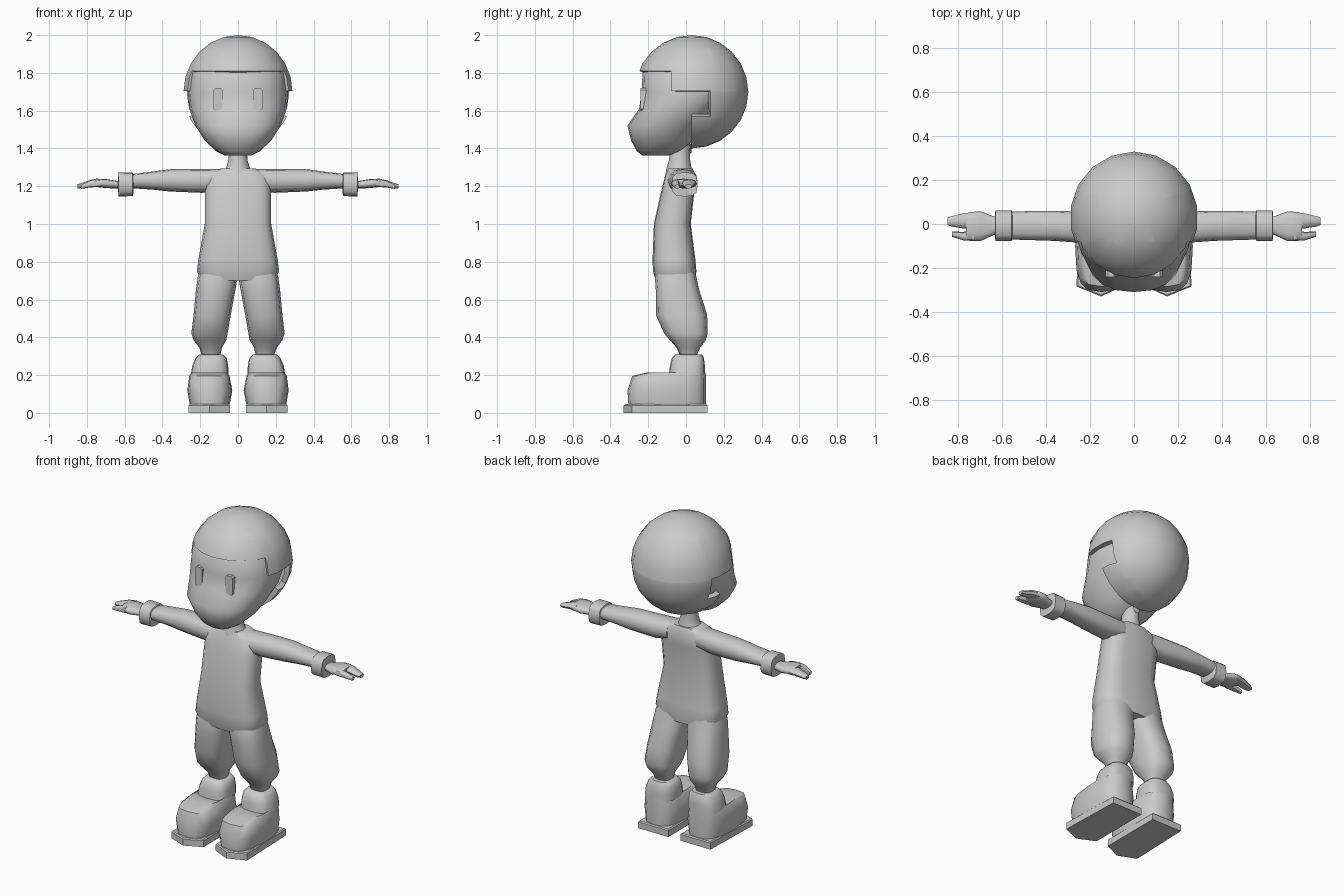
import bpy, bmesh, math
from mathutils import Matrix, Vector

if "Cube" in bpy.data.objects:
    bpy.data.objects.remove(bpy.data.objects["Cube"])

clay = bpy.data.materials.new("light_grey")
clay.diffuse_color = (0.6, 0.6, 0.6, 1)
clay.use_nodes = True
clay.node_tree.nodes["Principled BSDF"].inputs["Base Color"].default_value = clay.diffuse_color


def finish(name, bm, mirror=False, thickness=0, angle=50):
    """Turn a bmesh into a shaded object, optionally thickened and mirrored."""
    bmesh.ops.recalc_face_normals(bm, faces=bm.faces)
    mesh = bpy.data.meshes.new(name)
    bm.to_mesh(mesh)
    bm.free()
    ob = bpy.data.objects.new(name, mesh)
    bpy.context.collection.objects.link(ob)
    mesh.materials.append(clay)
    bpy.ops.object.select_all(action='DESELECT')
    bpy.context.view_layer.objects.active = ob
    ob.select_set(True)
    if thickness:
        m = ob.modifiers.new("shell", 'SOLIDIFY')
        m.thickness, m.offset = thickness, -1
        bpy.ops.object.modifier_apply(modifier=m.name)
    bpy.ops.object.shade_smooth_by_angle(angle=math.radians(angle))
    if mirror:
        m = ob.modifiers.new("mirror", 'MIRROR')
        m.use_mirror_merge = False
    return ob


def loft(name, rings, axis='z', n=12, power=2.5, mirror=False, angle=50):
    """Skin rounded rings (t, a0, a1, b0, b1); a, b = x, y along z or y, z along x."""
    bm = bmesh.new()
    loops = []
    for t, a0, a1, b0, b1 in rings:
        loop = []
        for i in range(n):
            c, s = math.cos(math.tau * i / n), math.sin(math.tau * i / n)
            a = (a0 + a1) / 2 + (a1 - a0) / 2 * math.copysign(abs(c) ** (2 / power), c)
            b = (b0 + b1) / 2 + (b1 - b0) / 2 * math.copysign(abs(s) ** (2 / power), s)
            loop.append(bm.verts.new((a, b, t) if axis == 'z' else (t, a, b)))
        loops.append(loop)
    for lo, hi in zip(loops, loops[1:]):
        for i in range(n):
            j = (i + 1) % n
            bm.faces.new((lo[i], lo[j], hi[j], hi[i]))
    bm.faces.new(loops[0][::-1])
    bm.faces.new(loops[-1])
    return finish(name, bm, mirror, angle=angle)


def prism(name, outline, depth, bevel=0, mirror=False):
    """Extrude a 3D outline along a depth vector."""
    bm = bmesh.new()
    face = bm.faces.new([bm.verts.new(p) for p in outline])
    top = bmesh.ops.extrude_face_region(bm, geom=[face])['geom']
    verts = [v for v in top if isinstance(v, bmesh.types.BMVert)]
    bmesh.ops.translate(bm, verts=verts, vec=Vector(depth))
    if bevel:
        edges = [e for v in verts for e in v.link_edges if all(w in verts for w in e.verts)]
        bmesh.ops.bevel(bm, geom=list(set(edges)), offset=bevel, segments=1, affect='EDGES')
    return finish(name, bm, mirror, angle=30)


# Head with a jutting lower face
loft("head", [
    (1.362, -.07, .07, -.23, -.09),
    (1.385, -.115, .115, -.26, -.03),
    (1.44, -.175, .175, -.29, .04),
    (1.52, -.225, .225, -.31, .10),
    (1.61, -.258, .258, -.248, .18),
    (1.70, -.266, .266, -.235, .25),
    (1.80, -.25, .25, -.23, .24),
    (1.90, -.17, .17, -.14, .18)], n=20, power=2.35)

# Hair cap, with the face opening cut out of a ball
bm = bmesh.new()
bmesh.ops.create_uvsphere(bm, u_segments=18, v_segments=12, radius=1,
                          matrix=Matrix.Translation((0, .03, 1.7)) @ Matrix.Diagonal((.293, .3, .3, 1)))
for axis, value in ((2, 1.81), (2, 1.705), (2, 1.57), (1, -.08), (1, .13), (1, .03)):
    no = Vector([float(k == axis) for k in range(3)])
    bmesh.ops.bisect_plane(bm, geom=bm.verts[:] + bm.edges[:] + bm.faces[:],
                           plane_co=no * value, plane_no=no)


def in_opening(p):
    return (p.z < 1.81 and p.y < -.08) or (1.57 < p.z < 1.705 and p.y < .13) \
        or (p.z < 1.57 and p.y < .03)


bmesh.ops.delete(bm, geom=[f for f in bm.faces if in_opening(f.calc_center_median())],
                 context='FACES')
finish("hair", bm, thickness=.03)

# Eyes: raised upright tablets
eye = [(.105 + x, -.241, 1.66 + z) for x, z in (
    (-.024, -.05), (-.014, -.06), (.014, -.06), (.024, -.05),
    (.024, .05), (.014, .06), (-.014, .06), (-.024, .05))]
prism("eye", eye, (0, .045, 0), mirror=True)

# Neck and shirt
loft("neck", [
    (1.25, -.10, .10, -.11, .04), (1.29, -.065, .065, -.105, .03),
    (1.34, -.05, .05, -.09, .022), (1.44, -.045, .045, -.08, .02)], power=2)
loft("torso", [
    (.70, -.19, .19, -.16, .05),
    (.75, -.218, .218, -.175, .055),
    (.81, -.21, .21, -.177, .05),
    (1.00, -.176, .176, -.17, .025),
    (1.18, -.176, .176, -.13, .045),
    (1.26, -.165, .165, -.11, .05),
    (1.295, -.09, .09, -.095, .035)], n=16, power=3.2)

# Sleeves, cuffs, hands and fingers
loft("sleeve", [
    (.10, -.10, .05, 1.18, 1.29), (.19, -.09, .055, 1.165, 1.292),
    (.36, -.077, .06, 1.172, 1.29), (.45, -.074, .06, 1.182, 1.278),
    (.58, -.07, .055, 1.19, 1.262)], 'x', mirror=True)
loft("cuff", [
    (.552, -.065, .05, 1.165, 1.26), (.558, -.077, .062, 1.148, 1.272),
    (.632, -.077, .062, 1.145, 1.274), (.634, -.05, .035, 1.17, 1.25)],
    'x', power=3, mirror=True)
loft("palm", [
    (.60, -.04, .03, 1.19, 1.235), (.64, -.05, .035, 1.188, 1.228),
    (.70, -.078, .058, 1.19, 1.238), (.75, -.076, .054, 1.196, 1.24),
    (.765, -.06, .04, 1.203, 1.236)], 'x', mirror=True)
loft("fingers", [
    (.73, -.02, .055, 1.196, 1.238), (.78, -.02, .048, 1.196, 1.234),
    (.83, -.012, .036, 1.188, 1.216), (.85, -.005, .03, 1.188, 1.21)],
    'x', n=8, mirror=True)
loft("thumb", [
    (.73, -.078, -.03, 1.196, 1.236), (.78, -.074, -.036, 1.194, 1.23),
    (.83, -.058, -.034, 1.186, 1.208)], 'x', n=8, mirror=True)

# Baggy trouser legs and ankles
loft("trouser_leg", [
    (.30, .095, .19, -.03, .055),
    (.345, .085, .205, -.05, .075),
    (.385, .062, .235, -.085, .105),
    (.42, .055, .247, -.115, .115),
    (.52, .038, .235, -.16, .112),
    (.65, .014, .223, -.16, .07),
    (.72, .002, .213, -.165, .055),
    (.76, .002, .20, -.15, .045)], power=2.8, mirror=True)

# Boots: rounded toe stepping up to the shaft
loft("boot", [
    (.04, .045, .255, -.305, .105),
    (.12, .03, .268, -.31, .105),
    (.195, .045, .258, -.285, .105),
    (.215, .058, .246, -.20, .104),
    (.203, .05, .25, -.09, .10),
    (.25, .052, .242, -.085, .10),
    (.29, .06, .225, -.075, .095),
    (.31, .078, .205, -.055, .085)], n=16, power=3, mirror=True)
prism("sole", [(.042, .115, 0), (.25, .115, 0), (.262, -.285, 0),
               (.15, -.33, 0), (.042, -.28, 0)], (0, 0, .046), bevel=.006, mirror=True)
